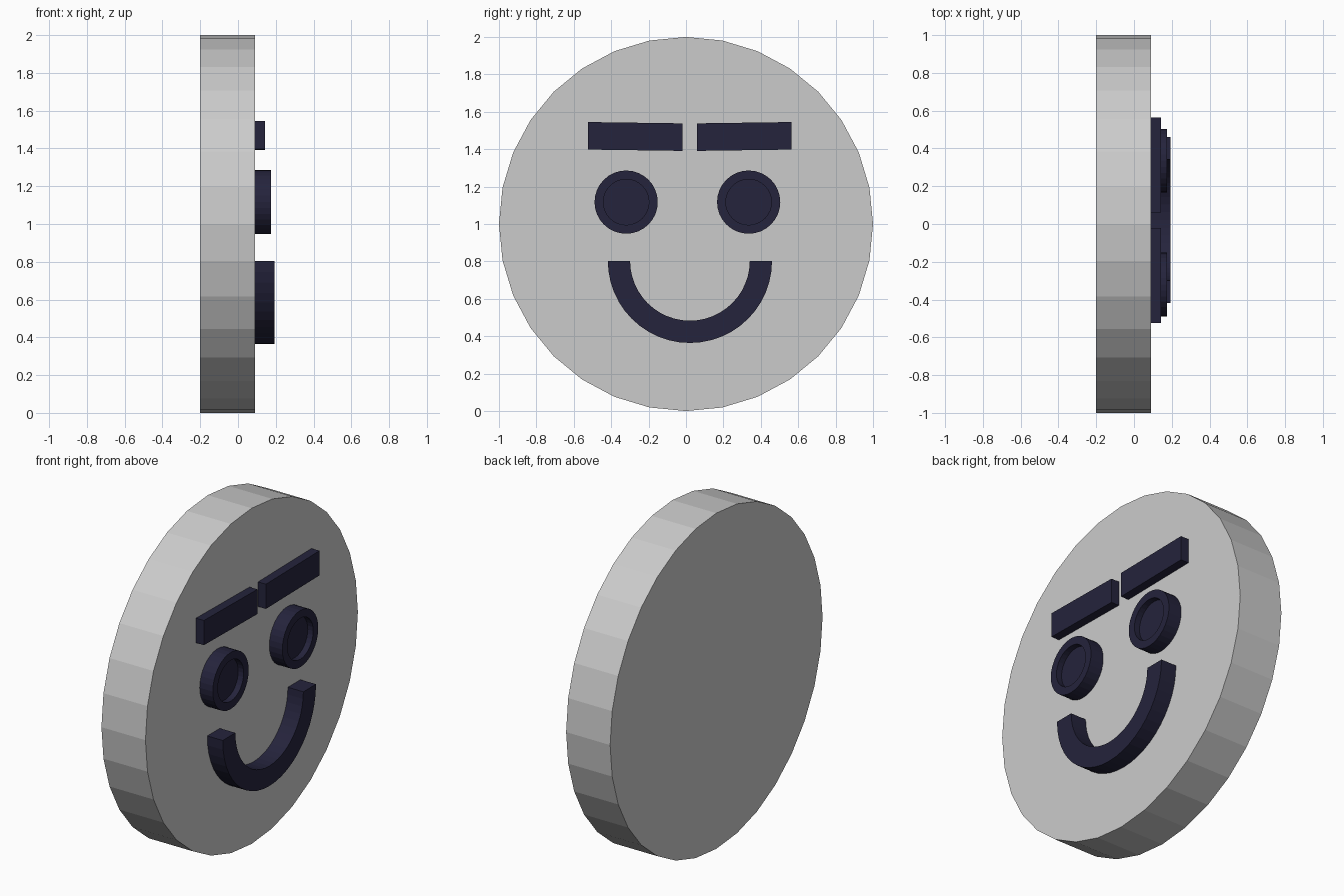
import bpy, bmesh
from math import sin, cos, pi

if "Cube" in bpy.data.objects:
    bpy.data.objects.remove(bpy.data.objects["Cube"])

FACE_X = 0.09
SIDES = 32

navy = bpy.data.materials.new("navy")
navy.diffuse_color = (0.018, 0.017, 0.045, 1)
navy.use_nodes = True
navy.node_tree.nodes["Principled BSDF"].inputs["Base Color"].default_value = navy.diffuse_color


def finish(name, bm, mat=None):
    bmesh.ops.recalc_face_normals(bm, faces=bm.faces)
    mesh = bpy.data.meshes.new(name)
    bm.to_mesh(mesh)
    bm.free()
    obj = bpy.data.objects.new(name, mesh)
    bpy.context.collection.objects.link(obj)
    if mat:
        mesh.materials.append(mat)
    return obj


def turned(name, y, z, profile, mat=None, sides=SIDES):
    """Capped solid turned about the x axis; profile is (x, radius) pairs."""
    bm = bmesh.new()
    rings = [[bm.verts.new((x, y + r * cos(2 * pi * i / sides), z + r * sin(2 * pi * i / sides)))
              for i in range(sides)] for x, r in profile]
    for a, b in zip(rings, rings[1:]):
        for i in range(sides):
            j = (i + 1) % sides
            bm.faces.new((a[i], a[j], b[j], b[i]))
    bm.faces.new(rings[0])
    bm.faces.new(rings[-1])
    return finish(name, bm, mat)


def swept(name, sections, mat):
    """Skin a row of four-cornered sections and cap both ends."""
    bm = bmesh.new()
    rows = [[bm.verts.new(p) for p in s] for s in sections]
    for a, b in zip(rows, rows[1:]):
        for i in range(4):
            j = (i + 1) % 4
            bm.faces.new((a[i], a[j], b[j], b[i]))
    bm.faces.new(rows[0])
    bm.faces.new(rows[-1])
    return finish(name, bm, mat)


# Head disc
turned("head_disc", 0, 1, [(-0.2, 1.0), (FACE_X, 1.0)])

# Eyes: short cylinders with a shallow round recess
for side, y in (("left", -0.32), ("right", 0.335)):
    turned(side + "_eye", y, 1.117,
           [(FACE_X - 0.01, 0.169), (0.176, 0.169), (0.176, 0.122), (0.14, 0.122)], navy)

# Eyebrows: slightly tilted bars mirrored about y = 0.02
for side, s in (("left", -1), ("right", 1)):
    bar = []
    for d, z0, z1 in ((0.04, 1.391, 1.538), (0.544, 1.398, 1.545)):
        y = 0.02 + s * d
        bar.append([(FACE_X - 0.01, y, z0), (0.142, y, z0), (0.142, y, z1), (FACE_X - 0.01, y, z1)])
    swept(side + "_eyebrow", bar, navy)

# Smile: half ring
arc = []
for i in range(25):
    a = pi + pi * i / 24
    arc.append([(x, 0.021 + r * cos(a), 0.803 + r * sin(a))
                for x, r in ((FACE_X - 0.01, 0.439), (0.192, 0.439), (0.192, 0.32), (FACE_X - 0.01, 0.32))])
swept("smile", arc, navy)
